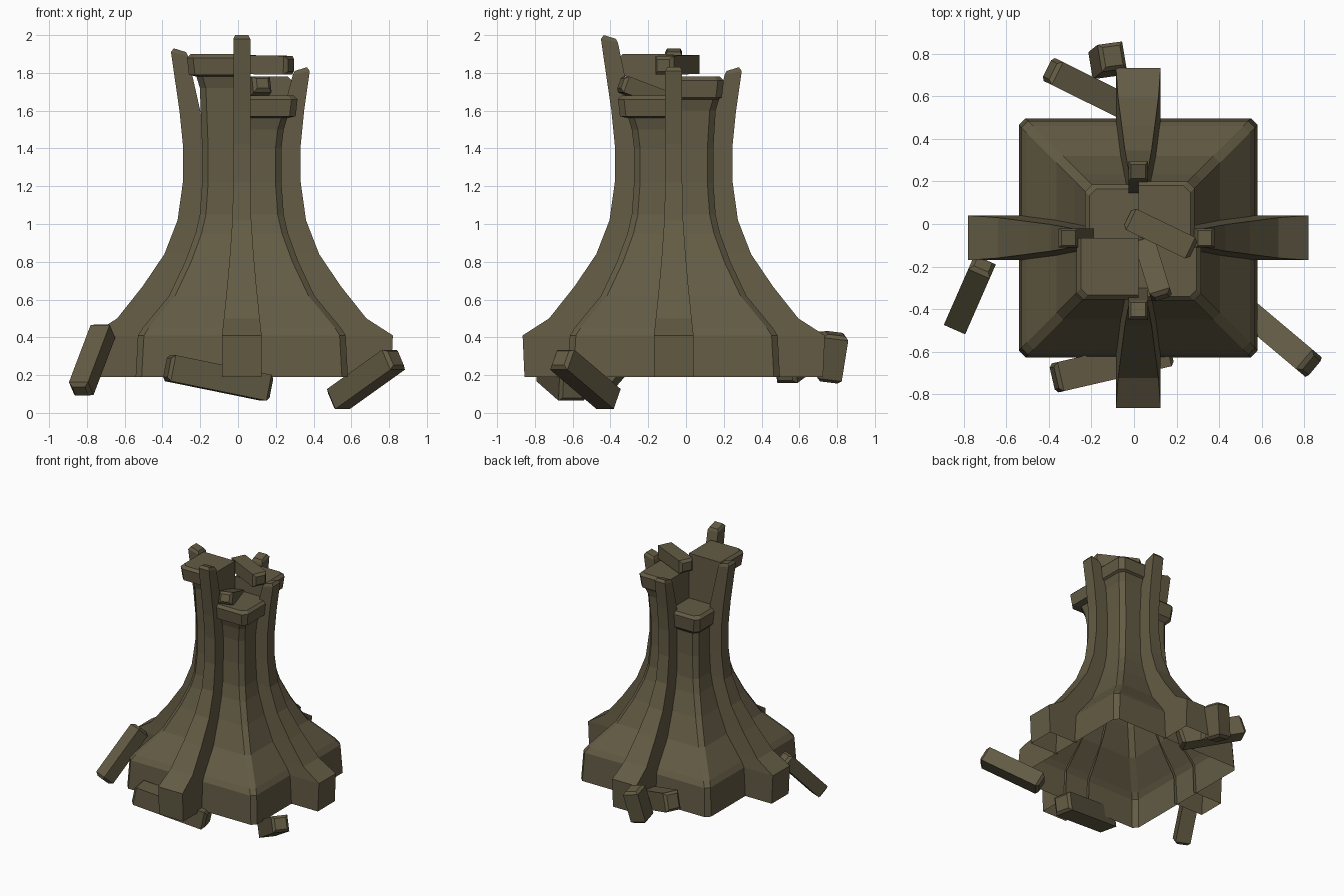
import bpy, bmesh, math
from mathutils import Vector, Matrix

if "Cube" in bpy.data.objects:
    bpy.data.objects.remove(bpy.data.objects["Cube"])

CX, CY = 0.02, -0.065          # tower axis

stone = bpy.data.materials.new("olive stone")
stone.diffuse_color = (0.125, 0.105, 0.058, 1)
stone.use_nodes = True
stone.node_tree.nodes["Principled BSDF"].inputs["Base Color"].default_value = stone.diffuse_color


def finish(bm, name):
    bmesh.ops.recalc_face_normals(bm, faces=bm.faces)
    me = bpy.data.meshes.new(name)
    bm.to_mesh(me)
    bm.free()
    me.materials.append(stone)
    ob = bpy.data.objects.new(name, me)
    bpy.context.collection.objects.link(ob)
    return ob


# height, half width of the flared square tower
BODY = [(0.19, .562), (0.41, .55), (0.45, .525), (0.62, .385), (0.80, .30),
        (0.95, .245), (1.05, .222), (1.22, .21), (1.40, .21)]


def tower_quarter(name, sx, sy, top, cap):
    """One corner of the tower, open underneath, broken off at its own height."""
    levels = BODY + [(top - .18, .222), (top - .12, .24), (top - .11, cap - .01),
                     (top - .02, cap), (top, cap - .02)]
    if levels[9][0] <= 1.40:
        levels.pop(9)
    bm = bmesh.new()
    rings = []
    for z, h in levels:
        c = 0.032
        pts = [(0, h), (h - c, h), (h, h - c), (h, 0), (0, 0)]
        rings.append([bm.verts.new((CX + sx * x, CY + sy * y, z)) for x, y in pts])
    for i in range(len(rings) - 1):
        a, b = rings[i], rings[i + 1]
        sides = 5 if levels[i][0] >= 1.39 else 3    # inner broken walls only up high
        for k in range(sides):
            j = (k + 1) % 5
            bm.faces.new((a[k], a[j], b[j], b[k]))
    bm.faces.new(rings[-1])
    loose = [v for v in bm.verts if not v.link_faces]
    bmesh.ops.delete(bm, geom=loose, context='VERTS')
    finish(bm, name)


tower_quarter("tower_front_left", -1, -1, 1.90, .29)
tower_quarter("tower_front_right", 1, -1, 1.68, .295)
tower_quarter("tower_back_right", 1, 1, 1.78, .265)
tower_quarter("tower_back_left", -1, 1, 1.55, .25)

# buttress: height, outer radius, inner radius, width
FIN = [(0.19, .79, .54, .21), (0.41, .80, .53, .21), (0.50, .66, .46, .19),
       (0.67, .525, .34, .155), (0.84, .41, .26, .125), (1.02, .34, .20, .10),
       (1.22, .312, .19, .09), (1.42, .312, .19, .09), (1.60, .33, .22, .09)]


def buttress(name, angle, top):
    r = .36 + (top - 1.83) * .15
    levels = FIN + [(top - .02, r, r - .09, .09), (top, r - .015, r - .08, .07)]
    rot = Matrix.Rotation(angle, 3, 'Z')
    bm = bmesh.new()
    rings = []
    for n, (z, ro, ri, w) in enumerate(levels):
        dz = -.02 if n >= len(FIN) else 0           # tilted broken tip
        pts = [(ri, -w / 2, z + dz), (ro, -w / 2, z), (ro, w / 2, z), (ri, w / 2, z + dz)]
        rings.append([bm.verts.new(rot @ Vector(p) + Vector((CX, CY, 0))) for p in pts])
    for i in range(len(rings) - 1):
        a, b = rings[i], rings[i + 1]
        for k in range(4 if i >= 6 else 3):
            j = (k + 1) % 4
            bm.faces.new((a[k], a[j], b[j], b[k]))
    bm.faces.new(rings[-1])
    finish(bm, name)


for name, deg, top in (("buttress_front", -90, 2.0), ("buttress_right", 0, 1.83),
                       ("buttress_back", 90, 1.83), ("buttress_left", 180, 1.93)):
    buttress(name, math.radians(deg), top)


def rubble(name, a, b, width, thick, roll=0):
    """Bevelled stone block whose long axis runs from a to b."""
    a, b = Vector(a), Vector(b)
    d = b - a
    m = (Matrix.Translation((a + b) / 2) @ d.to_track_quat('X', 'Z').to_matrix().to_4x4()
         @ Matrix.Rotation(math.radians(roll), 4, 'X')
         @ Matrix.Diagonal((d.length, width, thick, 1)))
    bm = bmesh.new()
    bmesh.ops.create_cube(bm, size=1, matrix=m)
    ends = [e for e in bm.edges
            if abs((e.verts[0].co - e.verts[1].co).normalized().dot(d.normalized())) < .5]
    bmesh.ops.bevel(bm, geom=ends, offset=.018, segments=1, affect='EDGES')
    finish(bm, name)


# fallen blocks around the base
rubble("rubble_left", (-.71, -.19, .445), (-.835, -.475, .115), .11, .10)
rubble("rubble_front", (-.375, -.725, .24), (.165, -.60, .13), .14, .14)
rubble("rubble_right", (.835, -.665, .29), (.52, -.40, .065), .12, .12)
rubble("rubble_back", (-.395, .725, .37), (.02, .52, .22), .12, .14)
rubble("rubble_back_upright", (-.10, .79, .42), (-.15, .75, .17), .13, .12, 30)
# loose blocks on the broken top
rubble("top_block_high", (-.03, .03, 1.845), (.28, -.12, 1.84), .11, .10)
rubble("top_block_low", (.13, -.345, 1.745), (.045, -.07, 1.64), .10, .09)
